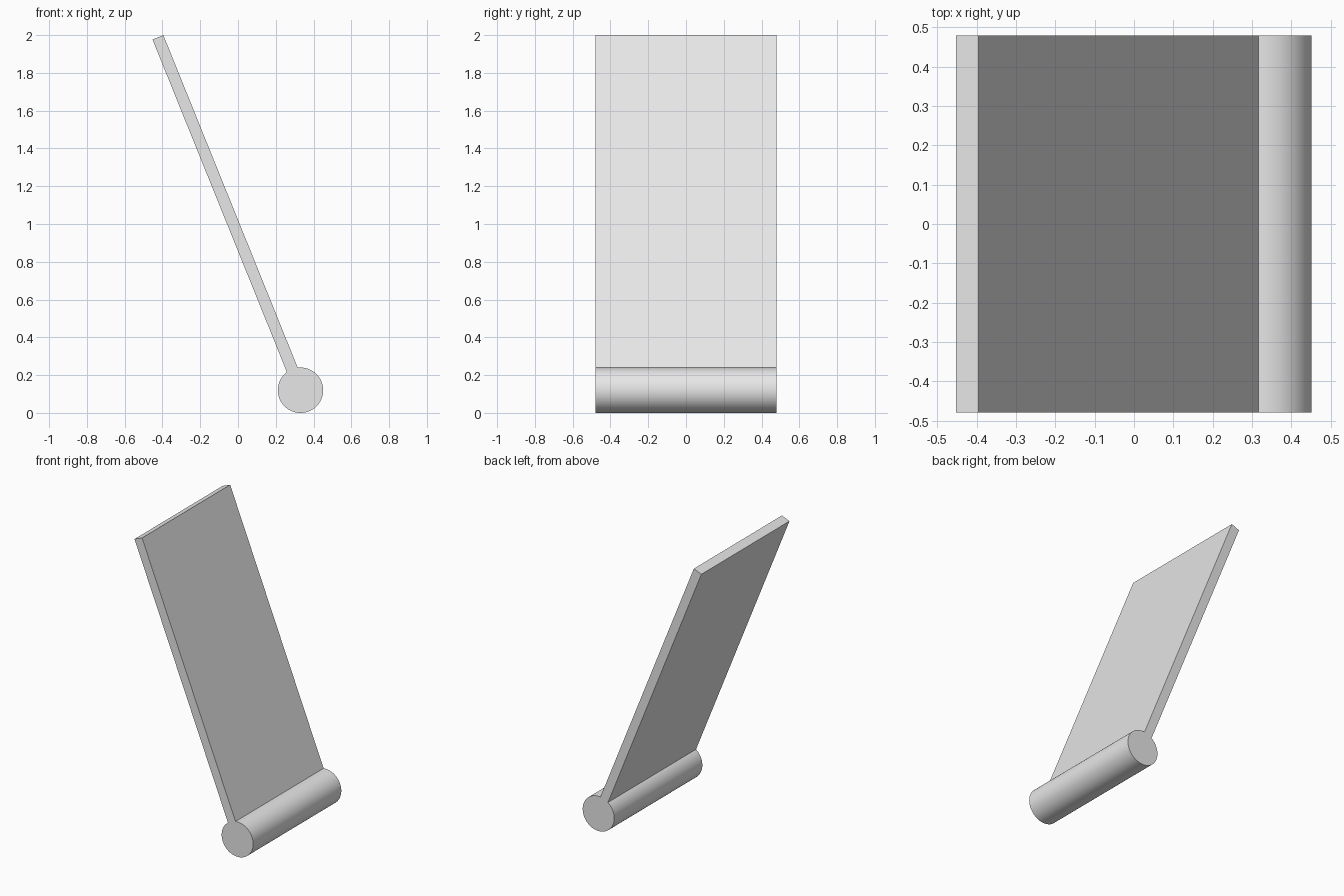
import bpy
import bmesh
from math import asin, pi, radians, cos, sin
from mathutils import Vector

default_cube = bpy.data.objects.get("Cube")
if default_cube:
    bpy.data.objects.remove(default_cube, do_unlink=True)

# Plain grey finish
grey = bpy.data.materials.new("light grey")
grey.use_nodes = True
grey.diffuse_color = (0.8, 0.8, 0.8, 1)
grey.node_tree.nodes["Principled BSDF"].inputs["Base Color"].default_value = (0.8, 0.8, 0.8, 1)

RADIUS = 0.12
THICKNESS = 0.062
LENGTH = 2.015           # rod axis to the far end of the panel
HALF_DEPTH = 0.479
SEGMENTS = 64
lean = radians(90 + 22)  # direction of the panel in the xz plane
axis = Vector((0.331, 0, RADIUS))
along = Vector((cos(lean), 0, sin(lean)))
across = Vector((sin(lean), 0, -cos(lean)))

# Profile: round rod open where the panel leaves it, then the panel's end
gap = asin(THICKNESS / 2 / RADIUS)
profile = []
for i in range(SEGMENTS + 1):
    a = lean + gap + (2 * pi - 2 * gap) * i / SEGMENTS
    profile.append(axis + RADIUS * Vector((cos(a), 0, sin(a))))
for side in (1, -1):
    profile.append(axis + along * LENGTH + across * side * THICKNESS / 2)

# Extrude the profile along the rod
bm = bmesh.new()
front = Vector((0, -HALF_DEPTH, 0))
cap = bm.faces.new([bm.verts.new(p + front) for p in profile])
result = bmesh.ops.extrude_face_region(bm, geom=[cap], use_keep_orig=True)
moved = [v for v in result["geom"] if isinstance(v, bmesh.types.BMVert)]
bmesh.ops.translate(bm, verts=moved, vec=(0, 2 * HALF_DEPTH, 0))
bmesh.ops.recalc_face_normals(bm, faces=bm.faces)

mesh = bpy.data.meshes.new("panel_with_round_base")
bm.to_mesh(mesh)
bm.free()
mesh.materials.append(grey)
panel = bpy.data.objects.new("panel_with_round_base", mesh)
bpy.context.collection.objects.link(panel)

# Smooth rod, crisp panel edges
bpy.ops.object.select_all(action="DESELECT")
panel.select_set(True)
bpy.context.view_layer.objects.active = panel
bpy.ops.object.shade_smooth_by_angle(angle=radians(30))
